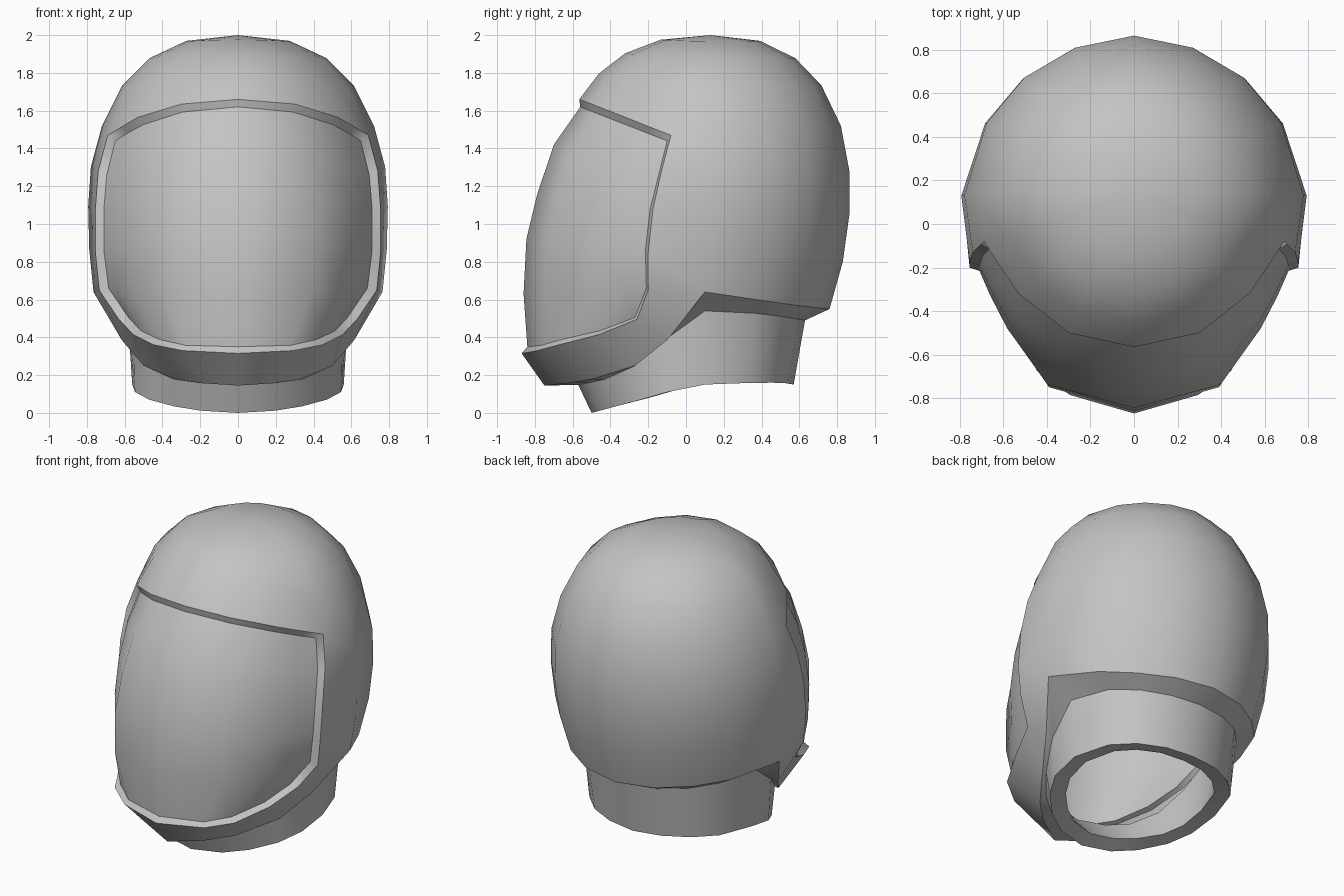
import bpy, bmesh, math

if "Cube" in bpy.data.objects:
    bpy.data.objects.remove(bpy.data.objects["Cube"])

bm = bmesh.new()
cache = {}


def vert(p):
    key = tuple(round(c, 4) for c in p)
    if key not in cache:
        cache[key] = bm.verts.new(key)
    return cache[key]


def loft(lines):
    """Skin neighbouring lines of points with quads (triangles at poles)."""
    for a, b in zip(lines, lines[1:]):
        for i in range(len(a) - 1):
            vs = []
            for p in (a[i], a[i + 1], b[i + 1], b[i]):
                v = vert(p)
                if v not in vs:
                    vs.append(v)
            if len(vs) > 2:
                bm.faces.new(vs)


def interp(z, zs, vals):
    for i in range(len(zs) - 1):
        if z <= zs[i + 1] or i == len(zs) - 2:
            t = (z - zs[i]) / (zs[i + 1] - zs[i])
            return vals[i] + t * (vals[i + 1] - vals[i])


# Rear shell: columns from the back centre round to the side (right half only)
LEVELS = [0.55, 0.8, 1.05, 1.28, 1.52]
WIDTH = [0.755, 0.785, 0.795, 0.785, 0.72]
DEPTH = [0.63, 0.70, 0.735, 0.735, 0.69]
angles = [math.radians(a) for a in (0, 20, 40, 60, 90)]
flatten = [1, 0.985, 0.965, 0.91, 1]
tuck = [0, 0.02, 0.06, 0.06, 0]
rear = []
for a, flat, t in zip(angles, flatten, tuck):
    low = 0.55 + 0.09 * (1 - math.cos(a))
    col = []
    for k in range(5):
        z = low + (LEVELS[k] - 0.55) / 0.97 * (1.52 - low)
        f = 1 - t * (1, 0.4, 0.1, 0, 0)[k]
        col.append((interp(z, LEVELS, WIDTH) * math.sin(a) * f,
                    0.13 + interp(z, LEVELS, DEPTH) * math.cos(a) * flat * f, z))
    rear.append(col)
rear[-1][0] = (0.765, 0.1, 0.64)

# Visor opening: outer rim on the shell
rim_side = [(0.735, -0.2, 0.65), (0.755, -0.2, 0.85), (0.755, -0.175, 1.08),
            (0.74, -0.13, 1.28), (0.69, -0.08, 1.47)]
rim_top = [(0.615, -0.195, 1.515), (0.53, -0.32, 1.565), (0.3, -0.5, 1.635), (0, -0.565, 1.66)]
rim_low = [(0.63, -0.26, 0.495), (0.555, -0.46, 0.415), (0.445, -0.675, 0.36),
           (0.295, -0.785, 0.33), (0, -0.87, 0.315)]
loft(rear + [rim_side])

# Crown: superellipse dome from the upper ring to the pole
N = 2.45
crown = []
for p in [c[-1] for c in rear] + [rim_side[-1]] + rim_top:
    g0 = (1 - ((p[2] - 1.05) / 0.95) ** N) ** (1 / N)
    line = [p]
    for f in (0.85, 0.65, 0.38, 0):
        z = 1.05 + 0.95 * (1 - (g0 * f) ** N) ** (1 / N)
        line.append((p[0] * f, 0.13 + (p[1] - 0.13) * f, z))
    crown.append(line)
loft(crown)

# Chin guard below the opening
chin_top = [rim_side[0]] + rim_low
chin_base = [rear[-1][0], (0.615, -0.1, 0.385), (0.5, -0.27, 0.25),
             (0.33, -0.5, 0.178), (0.19, -0.63, 0.157), (0, -0.75, 0.145)]
loft([chin_top, chin_base])

# Visor: recessed curved grid, from the side column to the centre column
side = [(0.58, -0.27, 0.505), (0.685, -0.21, 0.66), (0.71, -0.215, 0.86),
        (0.71, -0.19, 1.08), (0.695, -0.145, 1.26), (0.65, -0.1, 1.44)]
centre = [(-0.84, 0.35), (-0.86, 0.63), (-0.845, 0.92),
          (-0.79, 1.15), (-0.70, 1.42), (-0.56, 1.62)]
scales = [(0.94, 0.83, 0.57), (0.93, 0.82, 0.56), (0.925, 0.81, 0.54),
          (0.91, 0.79, 0.5), (0.89, 0.77, 0.45)]
blends = [(0.18, 0.42, 0.83), (0.18, 0.42, 0.83), (0.19, 0.43, 0.83),
          (0.22, 0.45, 0.84), (0.25, 0.48, 0.85)]
low_row = [(0.515, -0.455, 0.435), (0.415, -0.66, 0.388), (0.28, -0.765, 0.358)]
visor = [side] + [[p] for p in low_row] + [[(0, y, z) for y, z in centre]]
for s, c, fs, qs in zip(side[1:], centre[1:], scales, blends):
    for n, (f, q) in enumerate(zip(fs, qs), 1):
        visor[n].append((s[0] * f, s[1] + (c[0] - s[1]) * q, s[2] + (c[1] - s[2]) * q))
loft(visor)

# Ledge joining the outer rim to the visor
outer = rim_low[::-1] + rim_side + rim_top
inner = [c[0] for c in visor[::-1]] + side[1:] + [c[-1] for c in visor[1:]]
loft([outer, inner])

# Underside ledge and neck collar
shell_base = [c[0] for c in rear] + chin_base[1:]
collar_top, collar_base = [], []
for a in angles:
    s, c = math.sin(a), math.cos(a)
    collar_top.append((0.585 * s, 0.1 + 0.53 * c, 0.54 - 0.05 * c * c))
    collar_base.append((0.56 * s, 0.1 + 0.47 * c, 0.15 + 0.01 * math.sin(2 * a)))
collar_top += [(0.55, -0.12, 0.38), (0.465, -0.28, 0.245), (0.34, -0.43, 0.178),
               (0.2, -0.52, 0.158), (0, -0.57, 0.148)]
collar_base += [(0.545, -0.1, 0.11), (0.47, -0.24, 0.07), (0.34, -0.37, 0.035),
                (0.2, -0.455, 0.012), (0, -0.5, 0)]
loft([shell_base, collar_top, collar_base])

# Smooth surfaces with crisp rims
bmesh.ops.recalc_face_normals(bm, faces=bm.faces)
back = max(bm.faces, key=lambda f: f.calc_center_median().y)
if back.normal.y < 0:
    bmesh.ops.reverse_faces(bm, faces=bm.faces)
for f in bm.faces:
    f.smooth = True
for line in (outer, inner, shell_base, collar_top, collar_base):
    for p, q in zip(line, line[1:]):
        e = bm.edges.get((vert(p), vert(q)))
        if e:
            e.smooth = False

bm.verts.index_update()
collar_ids = [vert(p).index for p in collar_base]
mesh = bpy.data.meshes.new("helmet")
bm.to_mesh(mesh)
bm.free()
helmet = bpy.data.objects.new("helmet", mesh)
bpy.context.collection.objects.link(helmet)

grey = bpy.data.materials.new("light grey")
grey.diffuse_color = (0.55, 0.55, 0.55, 1)
grey.use_nodes = True
grey.node_tree.nodes["Principled BSDF"].inputs["Base Color"].default_value = grey.diffuse_color
mesh.materials.append(grey)

# Thicker wall at the collar mouth than in the shell
thick = helmet.vertex_groups.new(name="collar_mouth")
thick.add(collar_ids, 1.0, 'REPLACE')

# Mirror the half, then give the hollow shell its wall
mirror = helmet.modifiers.new("mirror", 'MIRROR')
mirror.use_clip = True
wall = helmet.modifiers.new("wall", 'SOLIDIFY')
wall.thickness = 0.1
wall.offset = -1
wall.vertex_group = "collar_mouth"
wall.thickness_vertex_group = 0.6
